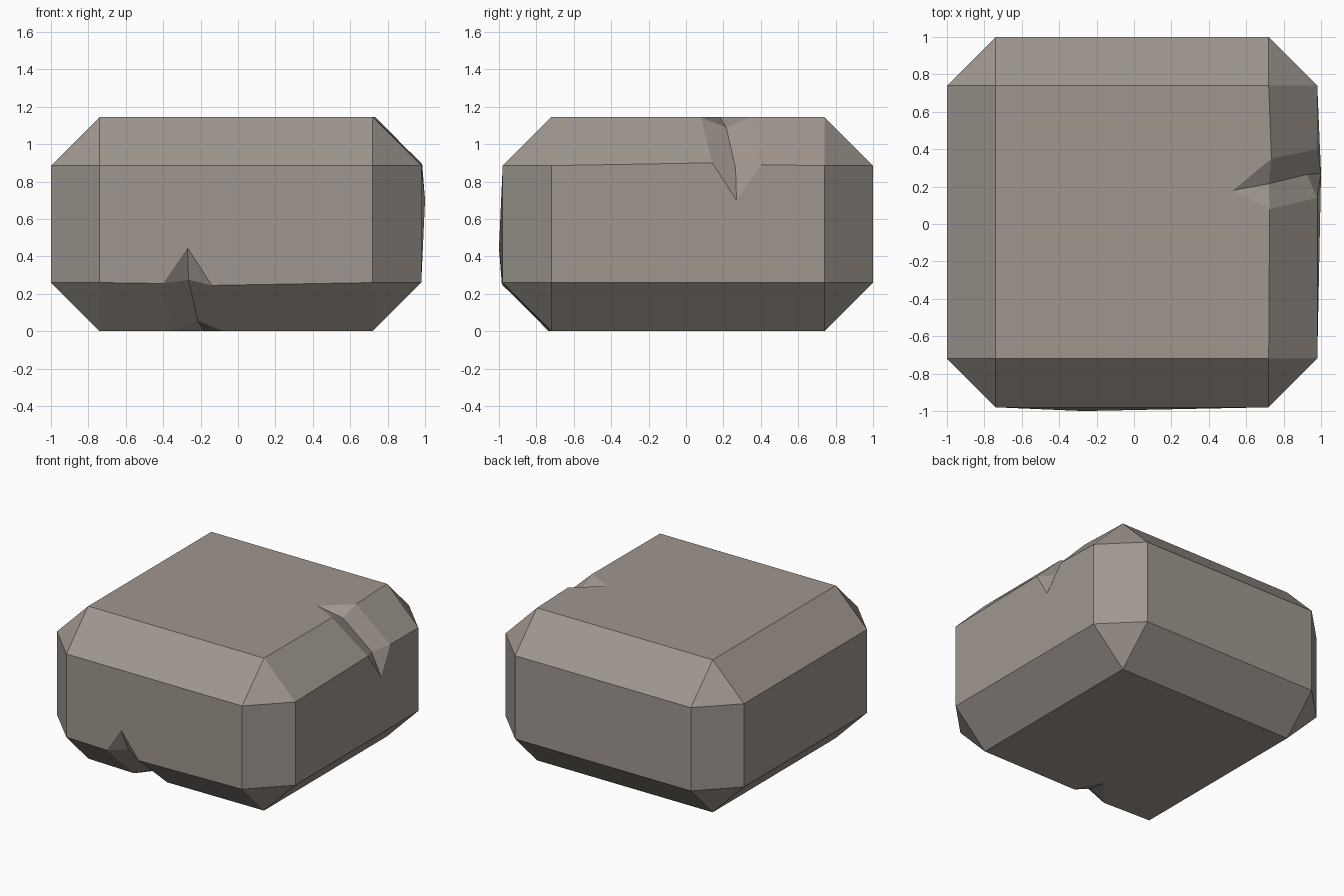
import bpy, bmesh
from mathutils import Vector

if "Cube" in bpy.data.objects:
    bpy.data.objects.remove(bpy.data.objects["Cube"])

H = 1.145
# outer planes and inner (chamfered) planes for each axis: (low, high)
OUT = [(-1.0, 0.98), (-0.98, 1.0), (0.0, H)]
INN = [(-0.74, 0.72), (-0.72, 0.74), (0.26, H - 0.26)]

bm = bmesh.new()


def corner(axis, s):
    """Corner of the flat face on the given axis; s = 0/1 side per axis."""
    return Vector([(OUT if a == axis else INN)[a][s[a]] for a in range(3)])


def half_turn(p):
    """Half turn that carries the right top edge onto the front bottom edge."""
    return Vector((-p.y, -p.x, H - p.z))


def face(pts):
    bm.faces.new([bm.verts.new(p) for p in pts])


# notch in the right top edge
tip, low = Vector((0.53, 0.18, H)), Vector((1.0, 0.27, 0.70))
e1, e2 = Vector((0.725, 0.08, H)), Vector((0.735, 0.35, H))
f1, f2 = Vector((0.98, 0.14, 0.90)), Vector((0.985, 0.40, 0.89))
v1, v2 = Vector((0.72, 0.215, 1.09)), Vector((0.925, 0.265, 0.87))


def c(axis, x, y, z):
    return corner(axis, (x, y, z))


notched = [
    # top face and right face with the notch cut in
    [c(2, 0, 0, 1), c(2, 1, 0, 1), e1, tip, e2, c(2, 1, 1, 1), c(2, 0, 1, 1)],
    [c(0, 1, 0, 0), c(0, 1, 1, 0), c(0, 1, 1, 1), f2, low, f1, c(0, 1, 0, 1)],
    # chamfer either side of the notch
    [c(2, 1, 0, 1), c(0, 1, 0, 1), f1, e1],
    [e2, f2, c(0, 1, 1, 1), c(2, 1, 1, 1)],
    # notch walls
    [tip, e1, v1], [tip, v1, e2],
    [e1, f1, v2, v1], [v1, v2, f2, e2],
    [v2, f1, low], [v2, low, f2],
]
for f in notched:
    face(f)
    face([half_turn(p) for p in f])

# plain left and back faces
face([c(0, 0, 0, 0), c(0, 0, 0, 1), c(0, 0, 1, 1), c(0, 0, 1, 0)])
face([c(1, 0, 1, 0), c(1, 0, 1, 1), c(1, 1, 1, 1), c(1, 1, 1, 0)])

# remaining chamfers: along axis a, between the faces of axes b and d
for a in range(3):
    b, d = (a + 1) % 3, (a + 2) % 3
    for sb in (0, 1):
        for sd in (0, 1):
            ends = []
            for sa in (0, 1):
                s = [0, 0, 0]
                s[a], s[b], s[d] = sa, sb, sd
                ends.append(s)
            if a == 1 and ends[0][0] == 1 and ends[0][2] == 1:
                continue
            if a == 0 and ends[0][1] == 0 and ends[0][2] == 0:
                continue
            face([corner(b, ends[0]), corner(b, ends[1]),
                  corner(d, ends[1]), corner(d, ends[0])])

# corner triangles
for i in range(8):
    s = (i & 1, i >> 1 & 1, i >> 2 & 1)
    face([corner(a, s) for a in range(3)])

bmesh.ops.remove_doubles(bm, verts=bm.verts[:], dist=0.0005)
bmesh.ops.recalc_face_normals(bm, faces=bm.faces[:])
mesh = bpy.data.meshes.new("stone_block")
bm.to_mesh(mesh)
bm.free()

stone = bpy.data.materials.new("warm grey stone")
stone.diffuse_color = (0.35, 0.31, 0.275, 1)
stone.use_nodes = True
stone.node_tree.nodes["Principled BSDF"].inputs["Base Color"].default_value = stone.diffuse_color
mesh.materials.append(stone)
block = bpy.data.objects.new("stone_block", mesh)
bpy.context.collection.objects.link(block)
